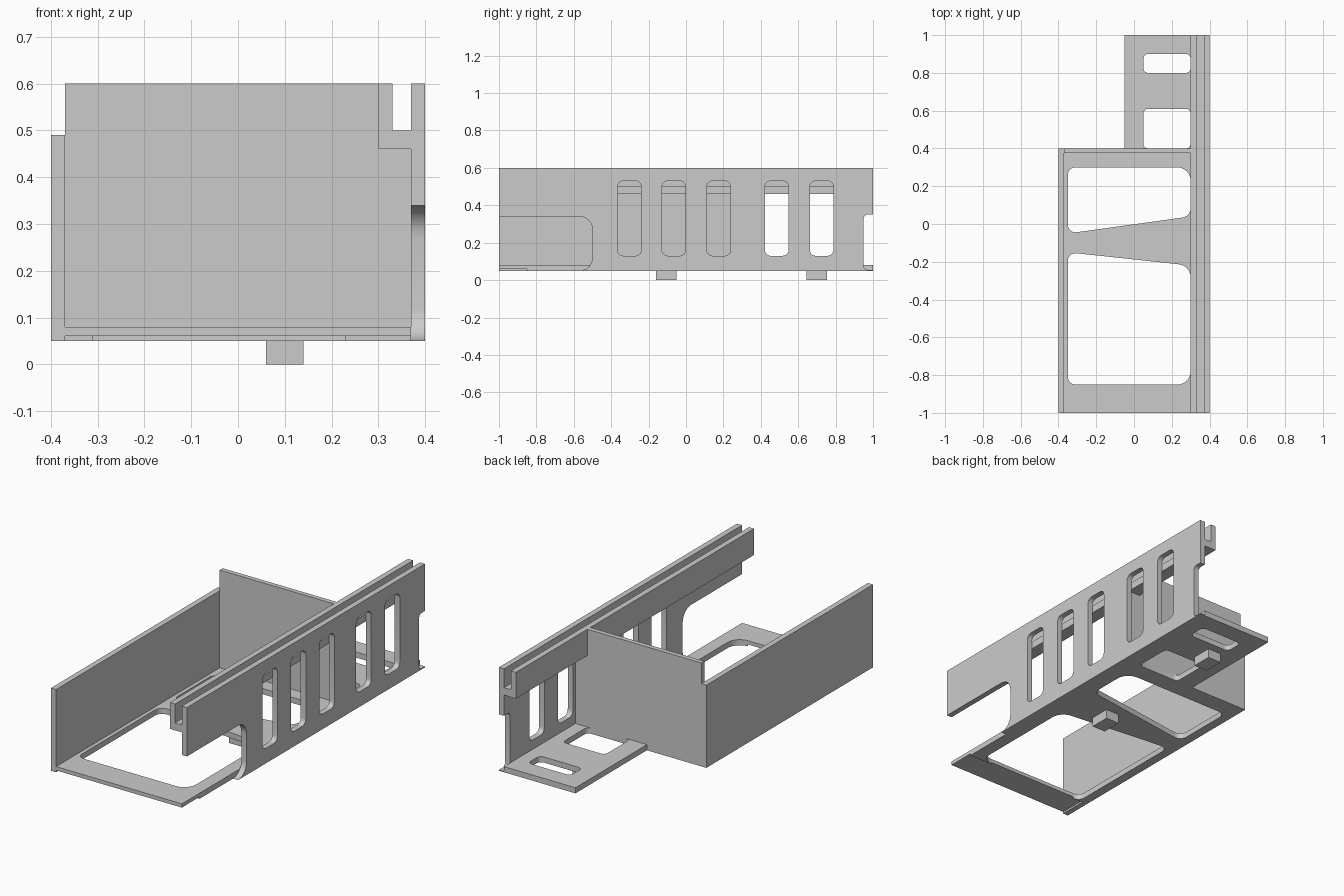
import bpy
import bmesh
import math
from mathutils import Vector

cube = bpy.data.objects.get("Cube")
if cube:
    bpy.data.objects.remove(cube, do_unlink=True)

grey = bpy.data.materials.new("plain grey")
grey.use_nodes = True
grey.diffuse_color = (0.6, 0.6, 0.6, 1)
grey.node_tree.nodes["Principled BSDF"].inputs["Base Color"].default_value = grey.diffuse_color

# How a flat profile (u, v) and its depth w map to the model axes
PLANES = {
    "xy": lambda u, v, w: (u, v, w),
    "yz": lambda u, v, w: (w, u, v),
    "xz": lambda u, v, w: (u, w, v),
}


def rounded(corners, steps=6):
    """Closed path through corners (u, v[, radius]) with arcs at the rounded ones."""
    pts = [Vector(c[:2]) for c in corners]
    path = []
    for i, corner in enumerate(corners):
        p = pts[i]
        if len(corner) < 3:
            path.append(p)
            continue
        r = corner[2]
        d0 = (pts[i - 1] - p).normalized()
        d1 = (pts[(i + 1) % len(pts)] - p).normalized()
        half = d0.angle(d1) / 2
        centre = p + (d0 + d1).normalized() * (r / math.sin(half))
        reach = r / math.tan(half)
        a = p + d0 * reach - centre
        b = p + d1 * reach - centre
        # Sweep the arc between the two tangent points
        start = math.atan2(a.y, a.x)
        sweep = math.atan2(a.x * b.y - a.y * b.x, a.dot(b))
        for k in range(steps + 1):
            t = start + sweep * k / steps
            path.append(centre + Vector((math.cos(t), math.sin(t))) * r)
    return [p for i, p in enumerate(path) if (p - path[i - 1]).length > 1e-4]


def slot(u0, u1, v0, v1, r):
    return rounded([(u0, v0, r), (u0, v1, r), (u1, v1, r), (u1, v0, r)])


def plate(name, plane, outline, w0, w1, holes=()):
    """Flat outline with holes, given thickness from w0 to w1."""
    curve = bpy.data.curves.new(name, "CURVE")
    curve.dimensions = "2D"
    curve.fill_mode = "BOTH"
    curve.extrude = (w1 - w0) / 2
    for path in [outline, *holes]:
        spline = curve.splines.new("POLY")
        spline.points.add(len(path) - 1)
        for point, p in zip(spline.points, path):
            point.co = (p[0], p[1], 0, 1)
        spline.use_cyclic_u = True
    temp = bpy.data.objects.new(name + " profile", curve)
    bpy.context.collection.objects.link(temp)
    graph = bpy.context.evaluated_depsgraph_get()
    mesh = bpy.data.meshes.new_from_object(temp.evaluated_get(graph))
    bpy.data.objects.remove(temp, do_unlink=True)
    bpy.data.curves.remove(curve)

    bm = bmesh.new()
    bm.from_mesh(mesh)
    bmesh.ops.remove_doubles(bm, verts=bm.verts, dist=1e-5)
    for v in bm.verts:
        v.co = PLANES[plane](v.co.x, v.co.y, v.co.z + (w0 + w1) / 2)
    bmesh.ops.recalc_face_normals(bm, faces=bm.faces)
    bm.to_mesh(mesh)
    bm.free()
    mesh.name = name
    mesh.materials.clear()
    mesh.materials.append(grey)
    obj = bpy.data.objects.new(name, mesh)
    bpy.context.collection.objects.link(obj)
    bpy.ops.object.select_all(action="DESELECT")
    obj.select_set(True)
    bpy.context.view_layer.objects.active = obj
    bpy.ops.object.shade_smooth_by_angle(angle=math.radians(30))


def rect(u0, u1, v0, v1):
    return [(u0, v0), (u1, v0), (u1, v1), (u0, v1)]


# Floor openings: two large ones divided by a tapering bridge, two at the rear
front_hole = rounded([(-0.35, -0.85, 0.04), (-0.35, -0.15, 0.04),
                      (0.3, -0.22, 0.07), (0.3, -0.85, 0.07)])
middle_hole = rounded([(-0.35, -0.05, 0.04), (-0.35, 0.3, 0.04),
                       (0.3, 0.3, 0.07), (0.3, 0.04, 0.05)])
rear_holes = [slot(0.05, 0.3, 0.4, 0.61, 0.025), slot(0.05, 0.3, 0.8, 0.9, 0.025)]

# Floor: upper layer reaches the front, lower layer stops at the front opening
rear_edge = [(0.37, 1), (-0.05, 1), (-0.05, 0.4), (-0.37, 0.4)]
plate("floor_upper", "xy", [(-0.37, -1), (0.37, -1)] + rear_edge, 0.06, 0.08,
      [front_hole, middle_hole] + rear_holes)
plate("floor_lower", "xy", [(-0.37, -0.85)] + front_hole + [(0.37, -0.85)] + rear_edge,
      0.05, 0.06, [middle_hole] + rear_holes)

# Long slotted wall with a front opening and a rear notch
wall = rounded([(-1, 0.6), (-1, 0.34), (-0.5, 0.34, 0.07), (-0.5, 0.05, 0.07),
                (-0.57, 0.05), (1, 0.05), (1, 0.055), (0.95, 0.055, 0.02),
                (0.95, 0.35, 0.02), (1, 0.35), (1, 0.6)])
slots = [slot(y - 0.063, y + 0.063, 0.13, 0.53, 0.03)
         for y in (-0.303, -0.065, 0.175, 0.485, 0.725)]
plate("slotted_wall", "yz", wall, 0.37, 0.4, slots)

# Channel along the top of the slotted wall
plate("top_channel", "xz", [(0.3, 0.46), (0.37, 0.46), (0.37, 0.5), (0.33, 0.5),
                            (0.33, 0.6), (0.3, 0.6)], -1, 1)

# Plain side wall and the taller cross wall
plate("plain_wall", "yz", rect(-1, 0.4, 0.05, 0.49), -0.4, -0.37)
plate("cross_wall", "xz", [(-0.37, 0.08), (0.37, 0.08), (0.37, 0.46), (0.3, 0.46),
                           (0.3, 0.6), (-0.37, 0.6)], 0.375, 0.4)

# Feet
for name, y in (("front_foot", -0.105), ("rear_foot", 0.7)):
    plate(name, "xy", rect(0.06, 0.14, y - 0.055, y + 0.055), 0, 0.05)
